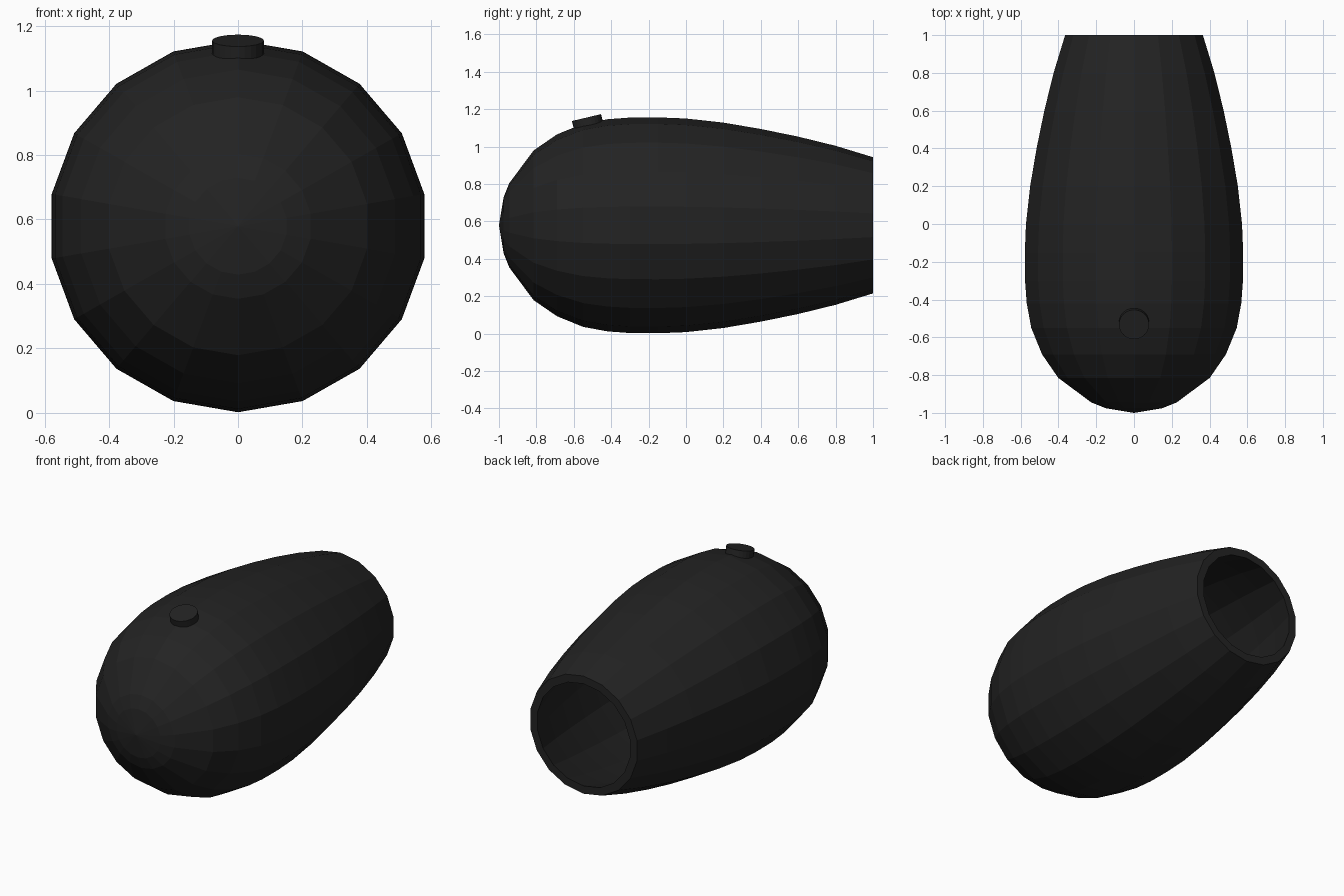
import bpy, bmesh, math
from mathutils import Vector, Matrix

if "Cube" in bpy.data.objects:
    bpy.data.objects.remove(bpy.data.objects["Cube"])

SIDES = 18
CENTRE_Z = 0.579
X_STRETCH = 1.017
WALL = 0.048

black = bpy.data.materials.new("soft black")
black.diffuse_color = (0.0165, 0.0165, 0.0165, 1)
black.use_nodes = True
black.node_tree.nodes["Principled BSDF"].inputs["Base Color"].default_value = black.diffuse_color


def finish(bm, name):
    bmesh.ops.recalc_face_normals(bm, faces=bm.faces)
    mesh = bpy.data.meshes.new(name)
    bm.to_mesh(mesh)
    bm.free()
    mesh.materials.append(black)
    obj = bpy.data.objects.new(name, mesh)
    bpy.context.collection.objects.link(obj)
    return obj


# Hollow shell: outer profile (y, radius) from nose tip to open end,
# then the same profile moved inward for the inner wall
outer = [(-0.975, 0.15), (-0.945, 0.225), (-0.815, 0.40), (-0.69, 0.486),
         (-0.55, 0.543), (-0.42, 0.567), (-0.30, 0.576), (-0.15, 0.577),
         (0.0, 0.571), (0.2, 0.549), (0.4, 0.515), (0.6, 0.474),
         (0.8, 0.425), (1.0, 0.364)]
inner = [(1.0, outer[-1][1] - WALL)]
inner += [(y, r - WALL) for y, r in reversed(outer[3:-1])]
inner += [(-0.78, 0.365), (-0.90, 0.20)]

bm = bmesh.new()
rings = []
for y, r in outer + inner:
    ring = []
    for i in range(SIDES):
        a = 2 * math.pi * i / SIDES
        ring.append(bm.verts.new((r * X_STRETCH * math.sin(a), y,
                                  CENTRE_Z + r * math.cos(a))))
    rings.append(ring)
for a, b in zip(rings, rings[1:]):
    for i in range(SIDES):
        j = (i + 1) % SIDES
        bm.faces.new((a[i], a[j], b[j], b[i]))
for ring, tip_y in ((rings[0], -1.0), (rings[-1], -0.95)):
    tip = bm.verts.new((0, tip_y, CENTRE_Z))
    for i in range(SIDES):
        bm.faces.new((ring[i], ring[(i + 1) % SIDES], tip))
finish(bm, "hollow_shell")

# Round button tilted to follow the top of the shell
tilt = math.radians(13.3)
axis = Vector((0, -math.sin(tilt), math.cos(tilt)))
depth = 0.06
centre = Vector((0, -0.532, 1.155)) - axis * depth / 2
bm = bmesh.new()
bmesh.ops.create_cone(bm, cap_ends=True, segments=24, radius1=0.08,
                      radius2=0.08, depth=depth,
                      matrix=Matrix.Translation(centre) @ Matrix.Rotation(tilt, 4, 'X'))
finish(bm, "top_button")
